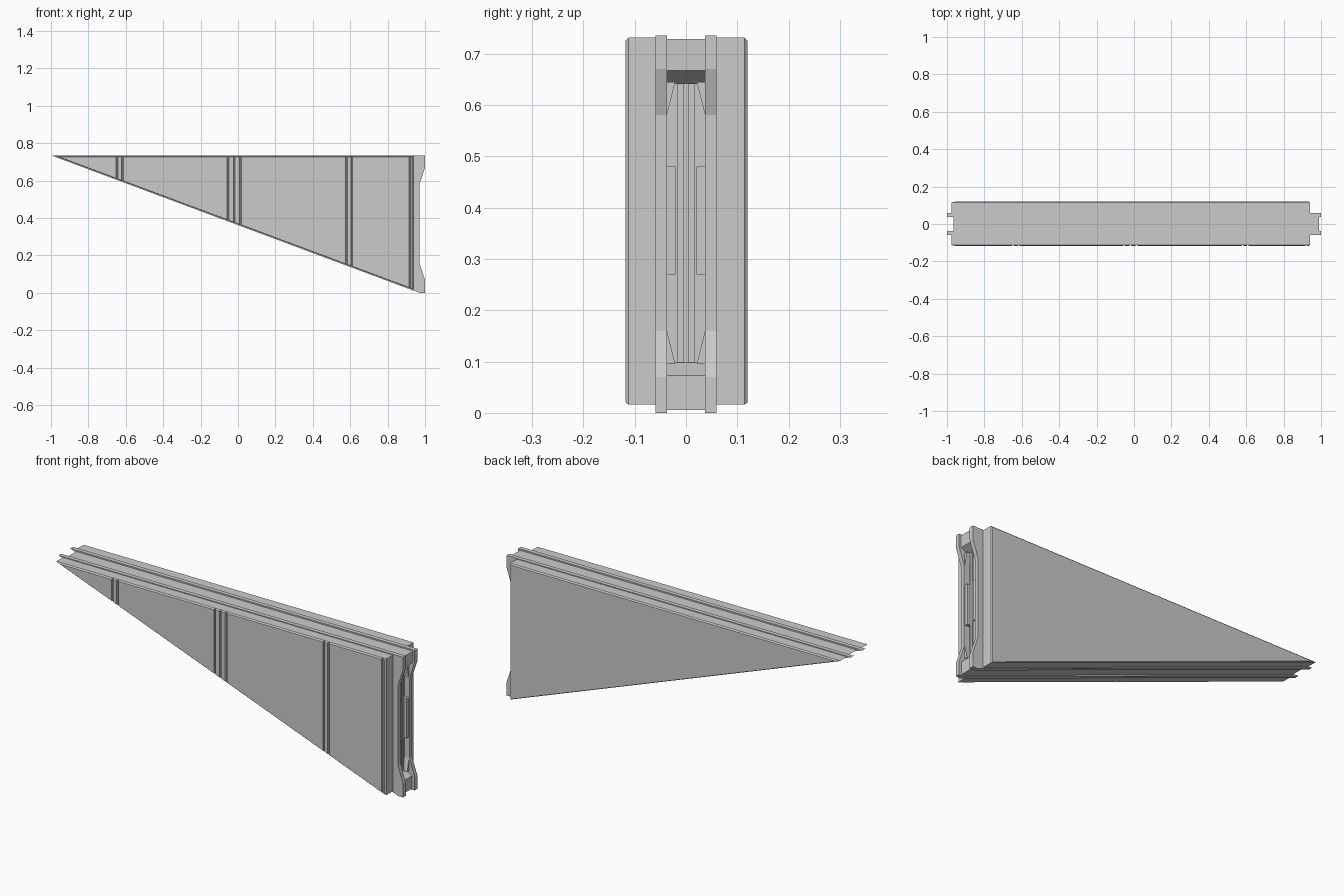
import bpy, bmesh
from mathutils import Vector

if "Cube" in bpy.data.objects:
    bpy.data.objects.remove(bpy.data.objects["Cube"])

TOP, SLOPE = 0.735, 0.373        # top height and fall of the slanted edge


def slant(offset):
    """x where the slanted edge, raised by offset, meets height z"""
    return lambda z: (TOP + offset - z) / SLOPE - 1


def prism(name, pts, axis, lo, hi, cuts=()):
    """Extrude a 2D outline along an axis, then trim with planes (co, normal)."""
    def place(a, b, t):
        return {'x': (t, a, b), 'y': (a, t, b), 'z': (a, b, t)}[axis]
    bm = bmesh.new()
    f = bm.faces.new([bm.verts.new(place(a, b, lo)) for a, b in pts])
    g = bmesh.ops.extrude_face_region(bm, geom=[f])['geom']
    move = Vector(place(0, 0, hi - lo))
    bmesh.ops.translate(bm, vec=move, verts=[v for v in g if isinstance(v, bmesh.types.BMVert)])
    for co, no in cuts:
        r = bmesh.ops.bisect_plane(bm, geom=bm.verts[:] + bm.edges[:] + bm.faces[:],
                                   plane_co=co, plane_no=no, clear_outer=True)
        edges = [e for e in r['geom_cut'] if isinstance(e, bmesh.types.BMEdge)]
        if edges:
            bmesh.ops.edgeloop_fill(bm, edges=edges)
    bmesh.ops.recalc_face_normals(bm, faces=bm.faces)
    me = bpy.data.meshes.new(name)
    bm.to_mesh(me)
    bm.free()
    ob = bpy.data.objects.new(name, me)
    bpy.context.collection.objects.link(ob)
    return ob


# Outer cladding panels: plan outline, trimmed by the slant and edge chamfers
def panel(name, side, face, grooves):
    c, w, d = 0.006, 0.005, 0.007
    pts = [(-1, 0.05), (-1, face)]
    for x in grooves:
        pts += [(x - w, face), (x - w / 2, face - d), (x + w / 2, face - d), (x + w, face)]
    pts += [(0.94 - c, face), (0.94, face - c), (0.94, 0.05)]
    pts = [(x, y * side) for x, y in pts]
    low = slant(0.005)(0)
    cuts = [((low, 0, 0), (-SLOPE, 0, -1)),
            ((0, side * face, 0.731 - c), (0, side, 1)),
            ((low, side * (face - 0.003), 0), (-SLOPE, side, -1))]
    prism(name, pts, 'z', -0.1, 0.731, cuts)


panel("front_panel", -1, 0.118,
      [-0.647, -0.617, -0.053, -0.02, 0.013, 0.58, 0.608, 0.92])
panel("back_panel", 1, 0.12, [])

# Rails running round the edge on both sides of the core
rail = [(-1, TOP), (1, TOP), (1, 0.67), (0.97, 0.58), (0.97, 0.16),
        (1, 0.07), (1, 0), (slant(0)(0), 0)]
for name, s in (("front_rail", -1), ("back_rail", 1)):
    prism(name, rail, 'y', s * 0.037, s * 0.059)

# Core between the rails, with the long slot in its end
s = slant(0.006)
prism("core", [(s(0.728), 0.728), (0.99, 0.728), (0.988, 0.667), (0.94, 0.642),
               (0.94, 0.098), (0.985, 0.073), (0.985, 0.006), (s(0.006), 0.006)],
      'y', -0.037, 0.037)

# Slot details: corner wedges, side tabs and contact bars
for side, label in ((-1, "front"), (1, "back")):
    for z0, z1, end in ((0.58, 0.645, "upper"), (0.16, 0.095, "lower")):
        prism(f"{label}_{end}_slot_wedge",
              [(side * 0.037, z0), (side * 0.037, z1), (side * 0.021, z1)], 'x', 0.935, 0.967)
    prism(f"{label}_slot_tab",
          [(side * 0.02, 0.27), (side * 0.037, 0.27), (side * 0.037, 0.48), (side * 0.02, 0.48)],
          'x', 0.935, 0.965)
    prism(f"{label}_slot_bar",
          [(side * 0.004, 0.098), (side * 0.018, 0.098), (side * 0.018, 0.642), (side * 0.004, 0.642)],
          'x', 0.935, 0.952)
